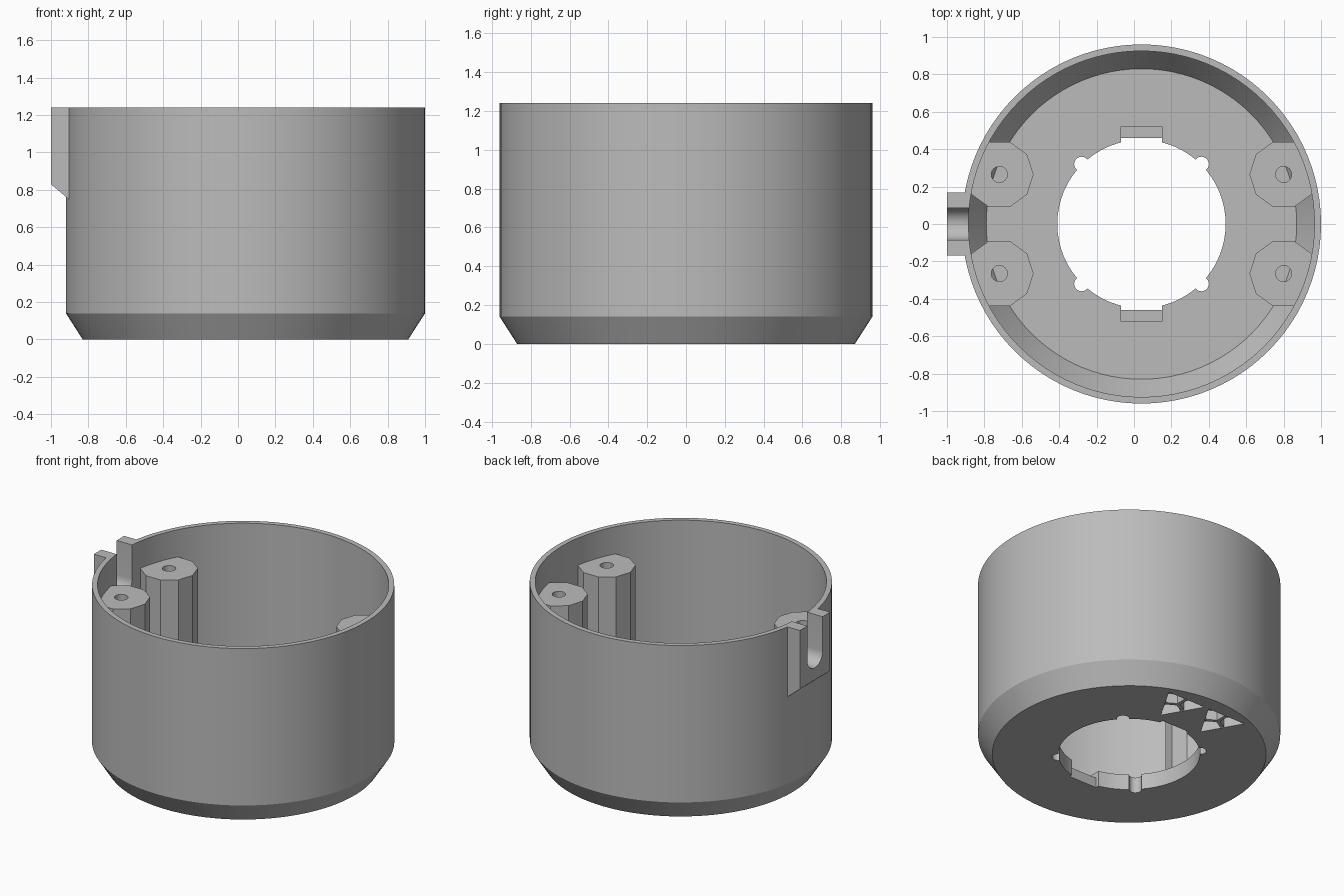
import bpy, bmesh, math
from mathutils import Matrix, Vector

if "Cube" in bpy.data.objects:
    bpy.data.objects.remove(bpy.data.objects["Cube"])

CX = 0.04          # axis of the cup
TOP = 1.24
FLOOR = 0.11

grey = bpy.data.materials.new("plain grey")
grey.use_nodes = True
colour = (0.5, 0.5, 0.5, 1)
grey.diffuse_color = colour
grey.node_tree.nodes["Principled BSDF"].inputs["Base Color"].default_value = colour


def finish(bm, name):
    bmesh.ops.recalc_face_normals(bm, faces=bm.faces)
    mesh = bpy.data.meshes.new(name)
    bm.to_mesh(mesh)
    bm.free()
    ob = bpy.data.objects.new(name, mesh)
    bpy.context.collection.objects.link(ob)
    mesh.materials.append(grey)
    return ob


def lathe(name, profile, segments=96):
    """Closed solid turned around the cup axis; profile starts and ends on the axis."""
    bm = bmesh.new()
    verts = [bm.verts.new((CX + r, 0, z)) for r, z in profile]
    edges = [bm.edges.new(pair) for pair in zip(verts, verts[1:])]
    bmesh.ops.spin(bm, geom=verts + edges, cent=(CX, 0, 0), axis=(0, 0, 1),
                   angle=math.tau, steps=segments, use_duplicate=False)
    bmesh.ops.remove_doubles(bm, verts=bm.verts, dist=1e-5)
    return finish(bm, name)


def prism(name, points, direction):
    """Flat polygon pushed along a direction."""
    bm = bmesh.new()
    face = bm.faces.new([bm.verts.new(p) for p in points])
    out = bmesh.ops.extrude_face_region(bm, geom=[face])
    moved = [v for v in out["geom"] if isinstance(v, bmesh.types.BMVert)]
    bmesh.ops.translate(bm, verts=moved, vec=direction)
    return finish(bm, name)


def column(name, x, y, r, z0, z1, sides=32, turn=0.0):
    ring = [(x + r * math.cos(turn + math.tau * i / sides),
             y + r * math.sin(turn + math.tau * i / sides), z0) for i in range(sides)]
    return prism(name, ring, (0, 0, z1 - z0))


def box(name, x0, x1, y0, y1, z0, z1):
    return prism(name, [(x0, y0, z0), (x1, y0, z0), (x1, y1, z0), (x0, y1, z0)],
                 (0, 0, z1 - z0))


def boolean(ob, tool, operation="DIFFERENCE", keep=False):
    mod = ob.modifiers.new("cut", "BOOLEAN")
    mod.operation, mod.solver, mod.object = operation, "EXACT", tool
    bpy.context.view_layer.objects.active = ob
    bpy.ops.object.modifier_apply(modifier=mod.name)
    if not keep:
        bpy.data.objects.remove(tool)


# Cup shell with chamfered foot
shell = lathe("cup_shell", [(0, 0), (0.87, 0), (0.96, 0.14), (0.96, TOP), (0.925, TOP),
                            (0.925, 0.25), (0.83, FLOOR), (0, FLOOR)])

# Central opening with flats, ledges and round notches
boolean(shell, column("opening", CX, 0, 0.45, -0.1, 0.3, 64))
boolean(shell, box("flats", CX - 0.11, CX + 0.11, -0.46, 0.46, -0.1, 0.3))
boolean(shell, box("ledges", CX - 0.11, CX + 0.11, -0.52, 0.52, 0.07, 0.3))
for sx in (-1, 1):
    for sy in (-1, 1):
        boolean(shell, column("notch", CX + sx * 0.32, sy * 0.32, 0.04, -0.1, 0.3, 20))

# Triangular blind pockets under the floor, each with a three-armed rib
for side, sx in (("left", 1), ("right", -1)):
    px, py = CX + sx * 0.165, 0.68
    boolean(shell, column("pocket", px, py, 0.17, -0.1, 0.07, 3, -math.pi / 2))
    for arm in range(3):
        rib = box(f"{side}_pocket_rib_{arm + 1}", 0, 0.08, -0.012, 0.012, 0.002, 0.075)
        rib.data.transform(Matrix.Translation((px, py, 0))
                           @ Matrix.Rotation(math.pi / 2 + arm * math.tau / 3, 4, "Z"))

# Cable tab on the side wall
tab = prism("cable_tab", [(-1, -0.168, 0.83), (-0.893, -0.168, 0.74),
                          (-0.893, -0.168, TOP), (-1, -0.168, TOP)], (0, 0.336, 0))

# Round-bottomed slot through tab and wall
arc = [(-1.2, 0.085 * math.cos(a), 1.0 + 0.085 * math.sin(a))
       for a in (math.pi + math.pi * i / 16 for i in range(17))]
slot = prism("slot", arc + [(-1.2, 0.085, 1.5), (-1.2, -0.085, 1.5)], (0.5, 0, 0))
boolean(shell, slot, keep=True)
boolean(tab, slot)

# Screw bosses trimmed to the cup's inside
envelope = lathe("envelope", [(0, 0.1), (0.835, 0.1), (0.935, 0.245),
                              (0.935, 1.2), (0, 1.2)])
bosses = []
for sx, side in ((-1, "right"), (1, "left")):
    for sy, end in ((-1, "front"), (1, "back")):
        x, y = CX + sx * 0.76, sy * 0.265
        boss = column(f"{end}_{side}_boss", x, y, 0.183, 0.05, 1.05, 10)
        boolean(boss, envelope, "INTERSECT", keep=True)
        boolean(boss, column("screw_hole", x, y, 0.043, -0.1, 1.4, 24))
        bosses.append(boss)
bpy.data.objects.remove(envelope)

# Smooth the round walls, keep the edges crisp
bpy.ops.object.select_all(action="DESELECT")
for ob in [shell, tab] + bosses:
    ob.select_set(True)
bpy.context.view_layer.objects.active = shell
bpy.ops.object.shade_smooth_by_angle(angle=math.radians(25))
